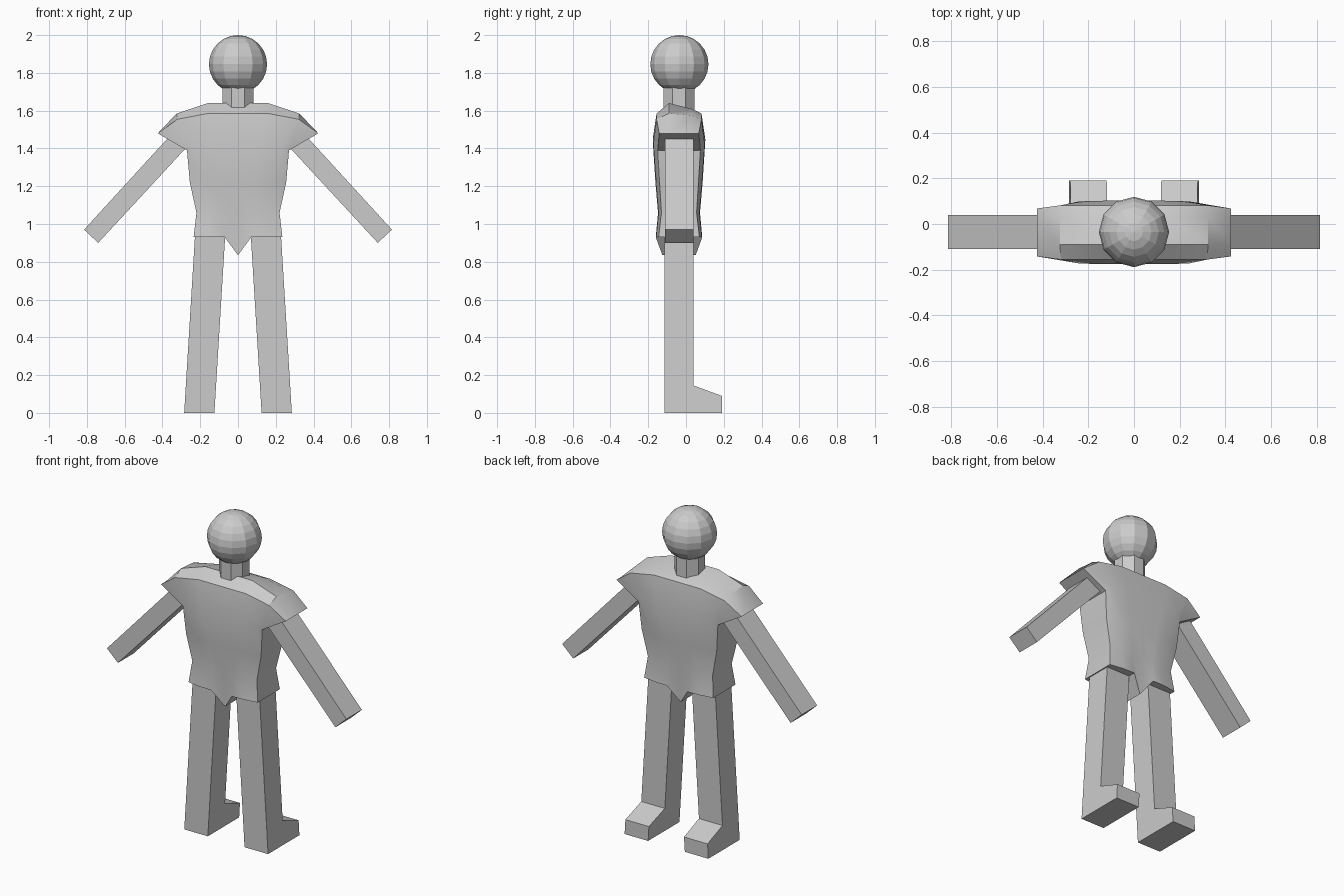
import bpy, bmesh, math
from math import radians

if "Cube" in bpy.data.objects:
    bpy.data.objects.remove(bpy.data.objects["Cube"])

CY = -0.037  # body mid-plane in y


def make_object(name, verts, faces, smooth=False):
    me = bpy.data.meshes.new(name)
    me.from_pydata(verts, [], faces)
    bm = bmesh.new()
    bm.from_mesh(me)
    bmesh.ops.recalc_face_normals(bm, faces=bm.faces)
    bm.to_mesh(me)
    bm.free()
    ob = bpy.data.objects.new(name, me)
    bpy.context.collection.objects.link(ob)
    if smooth:
        bpy.ops.object.select_all(action='DESELECT')
        bpy.context.view_layer.objects.active = ob
        ob.select_set(True)
        bpy.ops.object.shade_smooth_by_angle(angle=radians(30))
    return ob


def prism(name, a, b):
    """Solid between two matching end polygons."""
    n = len(a)
    faces = [tuple(range(n)), tuple(range(2 * n - 1, n - 1, -1))]
    faces += [(i, (i + 1) % n, n + (i + 1) % n, n + i) for i in range(n)]
    return make_object(name, a + b, faces)


# Torso: rows from the front hem, over the shoulders, to the back hem.
# Each row lists (x, y, z) from the outer edge to the centre line.
front = [
    [(.235, -.145, .93), (.15, -.158, .93), (.07, -.16, .93), (0, -.125, .835)],
    [(.22, -.13, 1.06), (.15, -.145, 1.06), (.07, -.148, 1.06), (0, -.148, 1.06)],
    [(.255, -.14, 1.22), (.17, -.158, 1.22), (.09, -.162, 1.22), (0, -.162, 1.22)],
    [(.27, -.15, 1.39), (.24, -.173, 1.42), (.13, -.176, 1.44), (0, -.176, 1.45)],
    [(.425, -.142, 1.48), (.32, -.156, 1.555), (.16, -.156, 1.585), (0, -.156, 1.585)],
]
top = [
    [(.425, -.09, 1.48), (.325, -.09, 1.585), (.16, -.09, 1.64), (0, -.09, 1.64)],
    [(.425, .03, 1.48), (.325, .03, 1.575), (.16, .03, 1.61), (0, .03, 1.61)],
]
back = [[(x, 2 * CY - y, z) for x, y, z in row] for row in reversed(front)]
rows = front + top + back
verts, faces = [], []
for row in rows:
    verts += row + [(-x, y, z) for x, y, z in reversed(row[:-1])]
n, W = len(rows), 7
for r in range(n):
    s = (r + 1) % n
    faces += [(r * W + c, r * W + c + 1, s * W + c + 1, s * W + c) for c in range(W - 1)]
for c in (0, W - 1):
    for r in range(3):
        faces.append(tuple(k * W + c for k in (r, r + 1, n - 2 - r, n - 1 - r)))
    faces.append(tuple(k * W + c for k in range(3, n - 3)))
make_object("torso", verts, faces, smooth=True)

# Arms and legs, one of each per side
arm = [(.25, 1.43), (.33, 1.50), (.815, .97), (.74, .90)]
leg = [(-.115, 0), (.19, 0), (.19, .09), (.04, .145), (.04, .98), (-.115, .98)]
for side, s in (("left", -1), ("right", 1)):
    prism(side + "_arm", *[[(s * x, y, z) for x, z in arm] for y in (-.11, .04)])
    prism(side + "_leg",
          *[[(s * (x - .061 * z), y, z) for y, z in leg] for x in (.125, .285)])

# Neck
bpy.ops.mesh.primitive_cylinder_add(vertices=8, radius=.088, depth=.18,
                                    location=(0, CY, 1.67), rotation=(0, 0, radians(22.5)))
bpy.context.object.name = "neck"

# Head
bpy.ops.mesh.primitive_uv_sphere_add(segments=12, ring_count=12, radius=.154,
                                     location=(0, -.035, 1.846))
bpy.context.object.name = "head"
